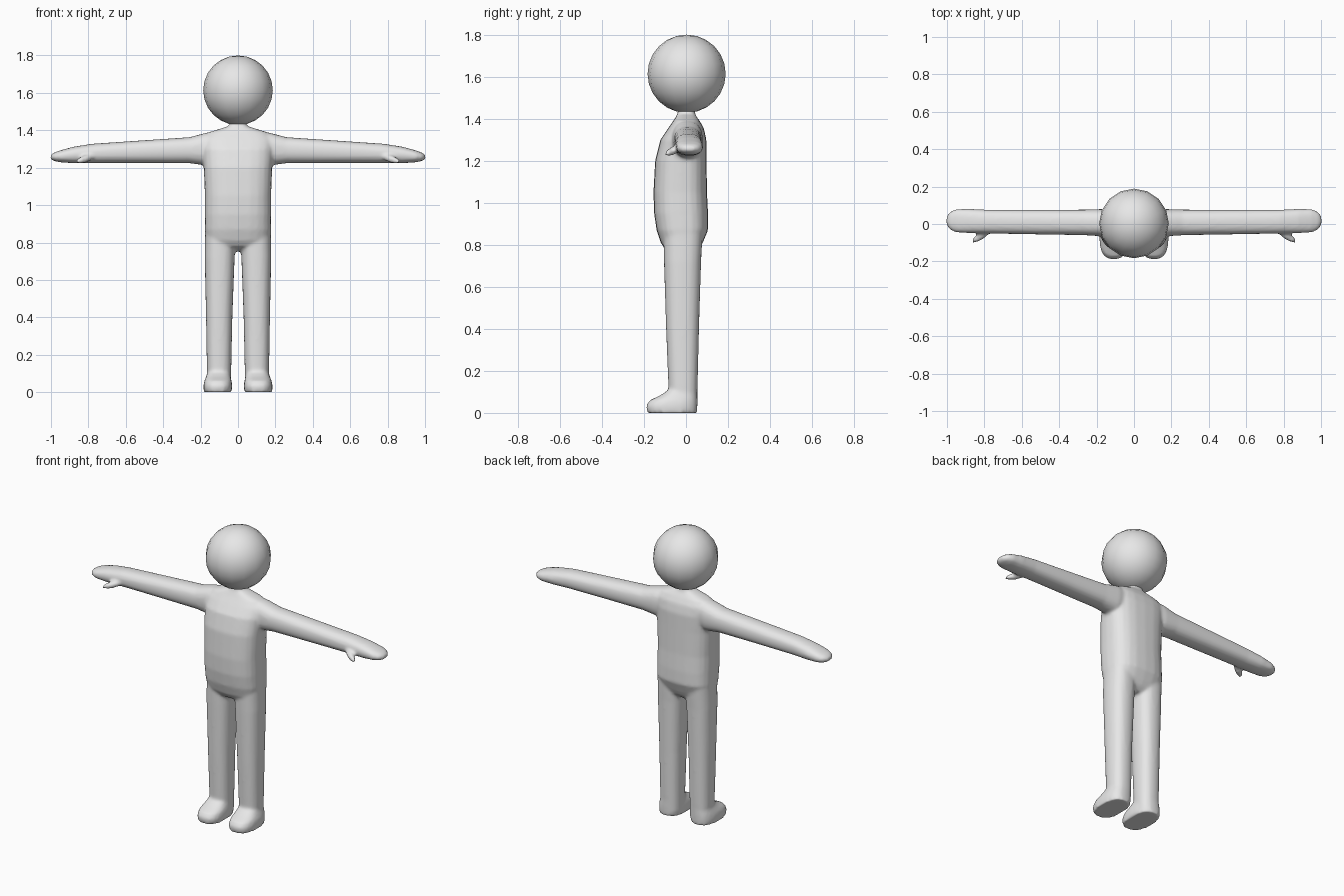
import bpy, bmesh, math
from mathutils import Vector, Matrix

cube = bpy.data.objects.get("Cube")
if cube:
    bpy.data.objects.remove(cube, do_unlink=True)

grey = bpy.data.materials.new("light_grey")
grey.use_nodes = True
grey.diffuse_color = (0.8, 0.8, 0.8, 1)
grey.node_tree.nodes["Principled BSDF"].inputs["Base Color"].default_value = (0.8, 0.8, 0.8, 1)


def loft(bm, rings, place, power=2.4, sides=24):
    """Skin rounded rings; each is (position, low_a, high_a, low_b, high_b)."""
    loops = []
    for pos, a0, a1, b0, b1 in rings:
        loop = []
        for i in range(sides):
            t = 2 * math.pi * i / sides
            c, s = math.cos(t), math.sin(t)
            a = math.copysign(abs(c) ** (2 / power), c)
            b = math.copysign(abs(s) ** (2 / power), s)
            point = place(pos, (a0 + a1 + a * (a1 - a0)) / 2, (b0 + b1 + b * (b1 - b0)) / 2)
            loop.append(bm.verts.new(point))
        loops.append(loop)
    faces = [bm.faces.new(loops[0]), bm.faces.new(loops[-1])]
    for low, high in zip(loops, loops[1:]):
        for i in range(sides):
            j = (i + 1) % sides
            faces.append(bm.faces.new((low[i], low[j], high[j], high[i])))
    bmesh.ops.recalc_face_normals(bm, faces=faces)


def finish(name, bm):
    mesh = bpy.data.meshes.new(name)
    bm.to_mesh(mesh)
    bm.free()
    mesh.materials.append(grey)
    mesh.shade_smooth()
    obj = bpy.data.objects.new(name, mesh)
    bpy.context.collection.objects.link(obj)
    return obj


body = bmesh.new()

# Torso and neck: height, half width, front, back
torso = [(0.755, 0.06, -0.05, 0.04), (0.78, 0.15, -0.10, 0.065), (0.81, 0.17, -0.12, 0.08),
         (0.87, 0.178, -0.14, 0.105), (0.95, 0.178, -0.152, 0.105), (1.05, 0.177, -0.155, 0.10),
         (1.2, 0.183, -0.147, 0.098), (1.3, 0.19, -0.122, 0.097), (1.355, 0.19, -0.085, 0.085),
         (1.39, 0.155, -0.06, 0.065), (1.41, 0.09, -0.048, 0.05), (1.425, 0.045, -0.04, 0.042),
         (1.48, 0.04, -0.036, 0.04)]
loft(body, [(z, -w, w, f, b) for z, w, f, b in torso], lambda z, x, y: (x, y, z), 2.7)

# Limbs: position along the limb, then the extents across it
leg = [(0.03, 0.038, 0.165, -0.08, 0.053), (0.4, 0.03, 0.171, -0.095, 0.062),
       (0.72, 0.018, 0.178, -0.105, 0.072), (0.95, 0.01, 0.175, -0.11, 0.085)]
foot = [(0, 0.033, 0.183, -0.185, 0.053), (0.035, 0.031, 0.185, -0.19, 0.055),
        (0.06, 0.034, 0.18, -0.172, 0.055), (0.085, 0.04, 0.17, -0.12, 0.054),
        (0.115, 0.045, 0.16, -0.075, 0.05)]
arm = [(0.08, -0.06, 0.07, 1.23, 1.395), (0.17, -0.066, 0.08, 1.212, 1.387),
       (0.26, -0.06, 0.077, 1.224, 1.363), (0.5, -0.056, 0.076, 1.225, 1.347),
       (0.78, -0.051, 0.076, 1.225, 1.328), (0.88, -0.049, 0.081, 1.224, 1.312),
       (0.95, -0.045, 0.08, 1.229, 1.293), (0.985, -0.03, 0.065, 1.236, 1.28),
       (1.002, -0.005, 0.04, 1.246, 1.268)]

for side in (-1, 1):
    upright = lambda p, a, b: (side * a, b, p)
    loft(body, leg, upright)
    loft(body, foot, upright, 2.6)
    loft(body, arm, lambda p, a, b: (side * p, a, b))
    # Thumb, a stretched ball turned along its direction
    direction = Vector((side * 0.1, -0.068, -0.035))
    turn = direction.to_track_quat('Z', 'Y').to_matrix().to_4x4()
    bmesh.ops.create_uvsphere(
        body, u_segments=12, v_segments=8, radius=1,
        matrix=Matrix.Translation((side * 0.815, -0.062, 1.248)) @ turn
        @ Matrix.Diagonal((0.02, 0.02, 0.066, 1)))

body_obj = finish("body", body)
blend = body_obj.modifiers.new("blend_parts", 'REMESH')
blend.mode = 'VOXEL'
blend.voxel_size = 0.01
blend.use_smooth_shade = True
soften = body_obj.modifiers.new("soften_joins", 'SMOOTH')
soften.factor = 0.5
soften.iterations = 4

# Head
head = bmesh.new()
bmesh.ops.create_uvsphere(head, u_segments=16, v_segments=12, radius=0.186,
                          matrix=Matrix.Translation((0, 0.003, 1.614)))
finish("head", head)
